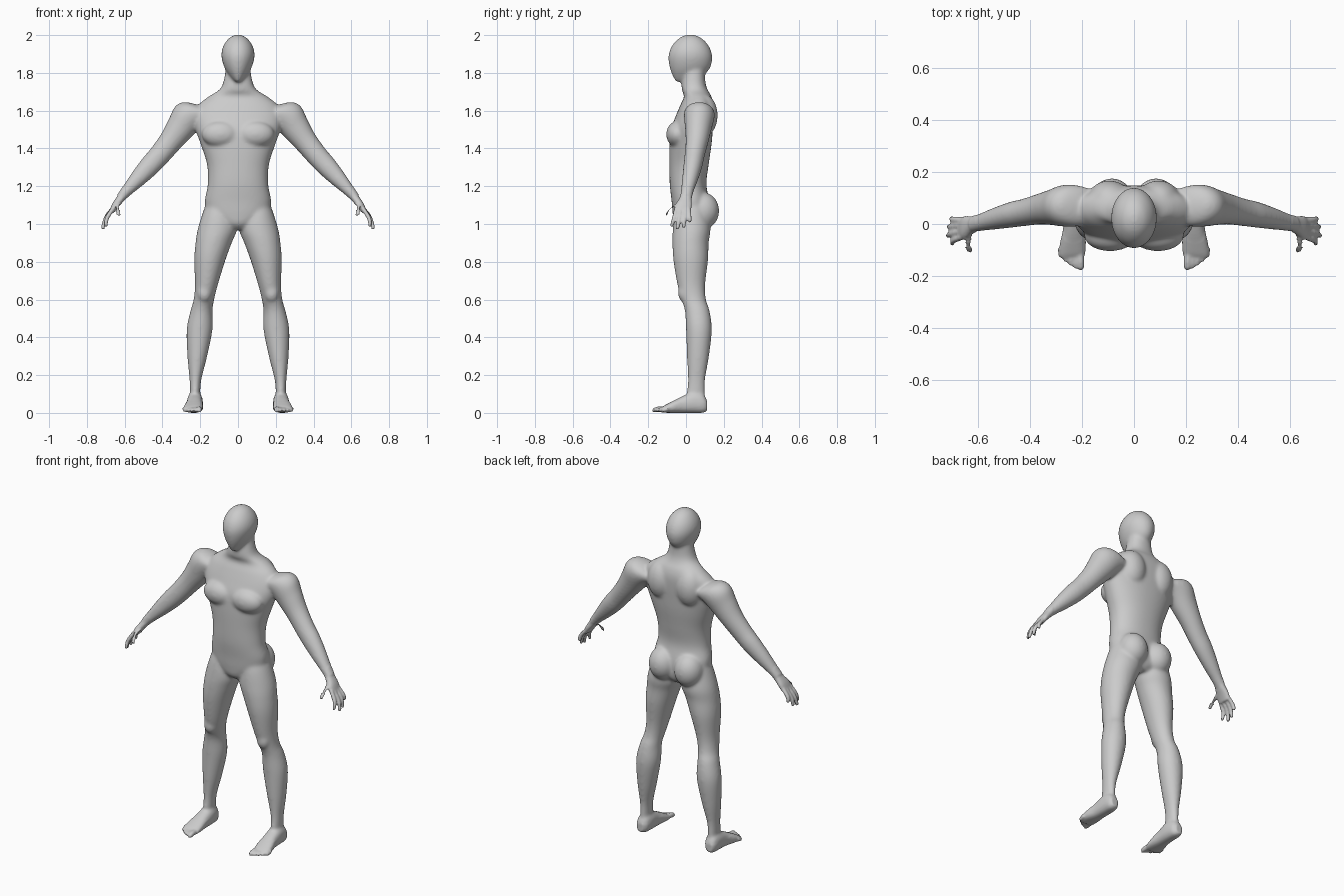
import bpy, bmesh, math
from mathutils import Vector, Matrix

if "Cube" in bpy.data.objects:
    bpy.data.objects.remove(bpy.data.objects["Cube"])

X, Y, Z = Vector((1, 0, 0)), Vector((0, 1, 0)), Vector((0, 0, 1))
bm = bmesh.new()


def refine(rows, n=5):
    """Catmull-Rom interpolation between section rows."""
    out = []
    for i in range(len(rows) - 1):
        p1, p2 = rows[i], rows[i + 1]
        p0 = rows[max(i - 1, 0)]
        p3 = rows[min(i + 2, len(rows) - 1)]
        for k in range(n):
            t = k / n
            out.append([0.5 * (2 * b + (c - a) * t + (2 * a - 5 * b + 4 * c - d) * t * t
                               + (3 * b - a - 3 * c + d) * t ** 3)
                        for a, b, c, d in zip(p0, p1, p2, p3)])
    return out + [list(rows[-1])]


def loft(rows, u=X, v=Y, side=1, power=2.0, sides=32):
    """Closed tube through rows of (x, y, z, radius along u, radius along v)."""
    rings = []
    for x, y, z, a, b in refine(rows):
        ring = []
        for k in range(sides):
            t = 2 * math.pi * k / sides
            c, s = math.cos(t), math.sin(t)
            p = (Vector((x, y, z))
                 + u * a * math.copysign(abs(c) ** (2 / power), c)
                 + v * b * math.copysign(abs(s) ** (2 / power), s))
            ring.append(bm.verts.new((p.x * side, p.y, p.z)))
        rings.append(ring)
    for r0, r1 in zip(rings, rings[1:]):
        for k in range(sides):
            j = (k + 1) % sides
            bm.faces.new((r0[k], r0[j], r1[j], r1[k]))
    bm.faces.new(rings[0])
    bm.faces.new(rings[-1])


def upright(rows, **kw):
    """Vertical loft from (z, x min, x max, y front, y back)."""
    loft([((a + b) / 2, (f + k) / 2, z, (b - a) / 2, (k - f) / 2)
          for z, a, b, f, k in rows], **kw)


def lump(c, r, side=1):
    m = Matrix.Translation((c[0] * side, c[1], c[2])) @ Matrix.Diagonal((*r, 1))
    bmesh.ops.create_uvsphere(bm, u_segments=28, v_segments=18, radius=1, matrix=m)


def digit(points, r, u, v, side):
    """Finger or toe with rounded ends."""
    pts = [Vector(p) for p in points]
    d = (pts[-1] - pts[-2]).normalized()
    rows = [(*p, r, r) for p in pts]
    rows[-1] = (*(pts[-1] - d * r * 0.6), r * 0.85, r * 0.85)
    loft(rows + [(*pts[-1], r * 0.4, r * 0.4)], u, v, side, sides=14)


# Trunk and neck
torso = [(.97, .06, -.03, .09), (1.0, .10, -.06, .12), (1.05, .16, -.07, .13),
         (1.12, .176, -.076, .125), (1.21, .16, -.086, .108), (1.315, .164, -.088, .12),
         (1.42, .197, -.087, .135), (1.5, .225, -.08, .142), (1.57, .235, -.055, .147),
         (1.63, .21, -.03, .147), (1.675, .155, -.01, .135), (1.71, .10, -.022, .115),
         (1.75, .078, -.022, .103), (1.82, .065, -.01, .10)]
upright([(z, -w, w, f, b) for z, w, f, b in torso], power=2.2, sides=48)

# Head
loft([(0, -.025, 1.752, .012, .03), (0, .005, 1.775, .038, .072), (0, .02, 1.82, .068, .104),
      (0, .023, 1.87, .085, .116), (0, .023, 1.91, .087, .112), (0, .023, 1.95, .074, .093),
      (0, .023, 1.985, .047, .058), (0, .023, 2.002, .015, .02)], sides=48)

leg = [(1.12, .03, .165, -.04, .11), (1.05, .012, .19, -.06, .12), (.97, .006, .214, -.07, .13),
       (.9, .033, .225, -.072, .12), (.81, .066, .232, -.067, .117), (.68, .106, .228, -.046, .102),
       (.6, .126, .235, -.024, .106), (.54, .135, .252, -.006, .125), (.44, .135, .272, 0, .137),
       (.3, .163, .268, .005, .122), (.18, .193, .257, .01, .102), (.11, .2, .254, .005, .1),
       (.05, .203, .25, .01, .1)]
arm = [(.17, .065, 1.585, .07, .07), (.225, .07, 1.588, .084, .08), (.27, .07, 1.562, .088, .08),
       (.31, .065, 1.505, .077, .07), (.36, .058, 1.435, .064, .06), (.42, .045, 1.36, .058, .053),
       (.47, .036, 1.305, .055, .05), (.53, .022, 1.24, .045, .043), (.585, .008, 1.18, .032, .035),
       (.62, 0, 1.14, .025, .031)]
palm = [(.605, .002, 1.155, .024, .03), (.625, -.004, 1.13, .022, .034),
        (.648, -.013, 1.1, .019, .044), (.668, -.018, 1.065, .014, .043)]
foot = [(.232, .112, .04, .02, .028), (.229, .09, .05, .036, .049), (.228, .04, .055, .042, .055),
        (.23, -.02, .044, .043, .044), (.235, -.075, .03, .05, .03), (.238, -.115, .02, .05, .019),
        (.24, -.13, .015, .046, .013)]
foot = [(x, y, z, a, b) for x, y, z, a, b in foot]

for s in (1, -1):
    # Legs and feet
    upright(leg, side=s)
    loft(foot, X, Z, s, power=2.4)
    for i in range(5):
        x = .205 + .0195 * i
        tip = -.178 + .004 * i + .0022 * i * i
        r = .0145 if i == 0 else .0105
        digit([(x + .004, -.095, .022), (x, tip + .03, .019), (x, tip, .013)], r, X, Z, s)
    # Arms and palms
    tilt = Vector((.72, 0, .69))
    loft(arm, tilt, Y, s)
    flat = Vector((.9, 0, .43))
    loft(palm, flat, Y, s, power=2.3)
    # Fingers and thumb
    for ky, tx, ty, tz in ((-.05, .70, -.077, .985), (-.028, .717, -.046, .972),
                           (-.006, .714, -.012, .98), (.014, .703, .021, 1.008)):
        mid = ((.672 + tx) / 2 + .008, (ky + ty) / 2, (1.075 + tz) / 2)
        digit([(.66, ky, 1.085), mid, (tx, ty, tz)], .0115, flat, Y, s)
    digit([(.632, -.022, 1.115), (.638, -.07, 1.092), (.636, -.095, 1.068), (.628, -.106, 1.042)],
          .014, X, Vector((0, .7, .7)), s)
    # Muscle masses: chest, shoulder blade, buttock, kneecap
    lump((.092, -.045, 1.475), (.1, .06, .07), s)
    lump((.095, .09, 1.575), (.085, .078, .115), s)
    lump((.085, .088, 1.07), (.084, .088, .098), s)
    lump((.178, -.01, .635), (.038, .032, .05), s)

bmesh.ops.recalc_face_normals(bm, faces=bm.faces)
mesh = bpy.data.meshes.new("body_parts")
bm.to_mesh(mesh)
bm.free()
body = bpy.data.objects.new("body", mesh)
bpy.context.collection.objects.link(body)

# Fuse the parts into one skin
fuse = body.modifiers.new("fuse", 'REMESH')
fuse.mode = 'VOXEL'
fuse.voxel_size = .0065
skin = bpy.data.meshes.new_from_object(body.evaluated_get(bpy.context.evaluated_depsgraph_get()))
body.modifiers.clear()
body.data = skin
skin.name = "body_skin"
bpy.data.meshes.remove(mesh)

# Soften the large masses strongly, hands and toes lightly
large = body.vertex_groups.new(name="large_masses")
fine = body.vertex_groups.new(name="hands_and_feet")
for v in skin.vertices:
    small = abs(v.co.x) > .61 or v.co.z < .06
    (fine if small else large).add([v.index], 1, 'REPLACE')
for group, count in ((large, 24), (fine, 2)):
    mod = body.modifiers.new("soften_" + group.name, 'SMOOTH')
    mod.vertex_group = group.name
    mod.factor = .5
    mod.iterations = count

# Plain clay colour
clay = bpy.data.materials.new("light grey")
clay.diffuse_color = (.6, .6, .6, 1)
clay.use_nodes = True
clay.node_tree.nodes["Principled BSDF"].inputs["Base Color"].default_value = clay.diffuse_color
skin.materials.clear()
skin.materials.append(clay)
for p in skin.polygons:
    p.use_smooth = True
    p.material_index = 0
